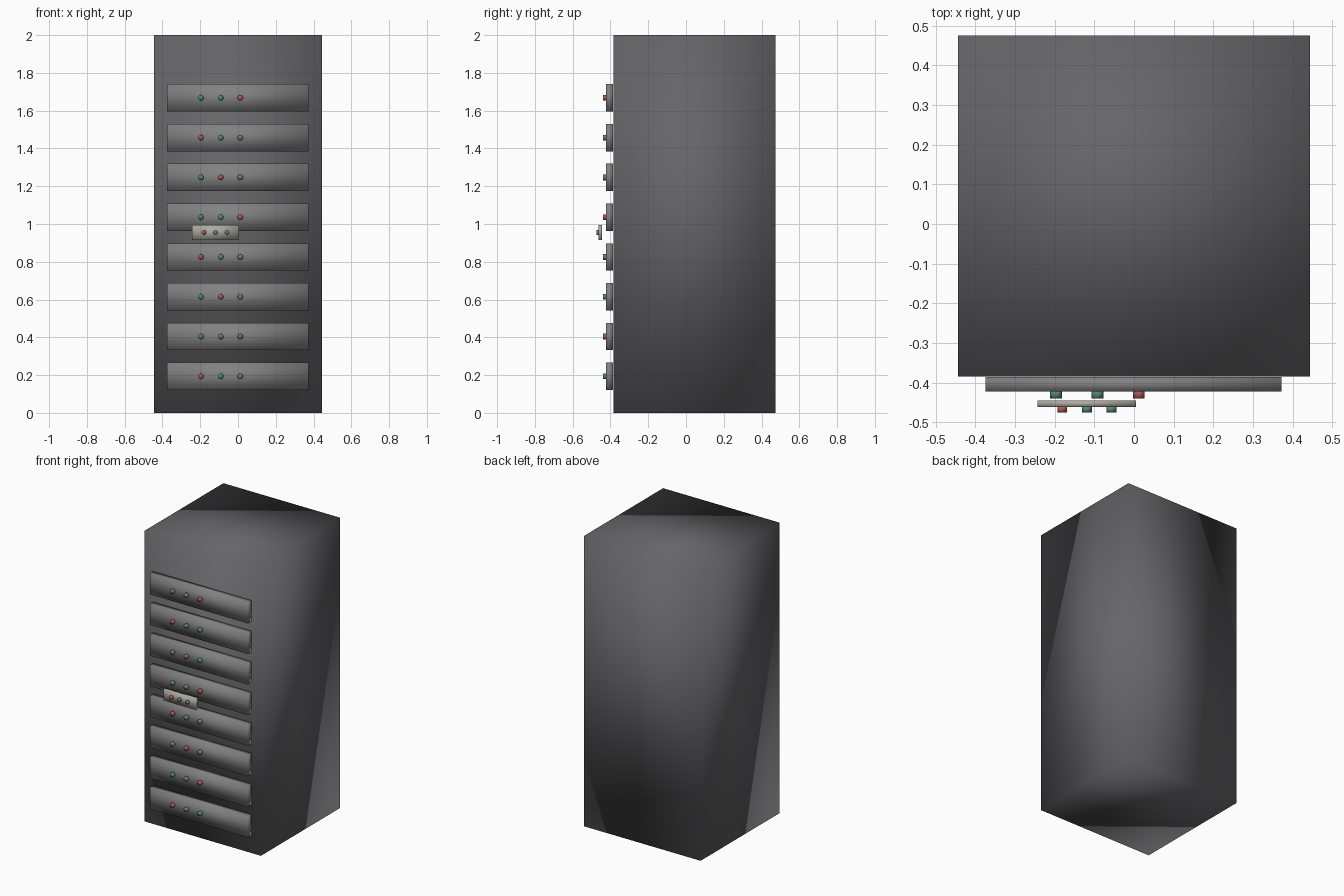
import bpy
from math import radians

if "Cube" in bpy.data.objects:
    bpy.data.objects.remove(bpy.data.objects["Cube"])


def material(name, rgb):
    m = bpy.data.materials.new(name)
    m.diffuse_color = (*rgb, 1)
    m.use_nodes = True
    m.node_tree.nodes["Principled BSDF"].inputs["Base Color"].default_value = m.diffuse_color
    return m


CASE = material("dark_grey", (0.13, 0.13, 0.14))
PANEL = material("mid_grey", (0.22, 0.22, 0.22))
PLATE = material("warm_grey", (0.42, 0.40, 0.36))
RED = material("red", (0.40, 0.10, 0.10))
GREEN = material("green", (0.10, 0.25, 0.17))


def finish(name, mat):
    ob = bpy.context.object
    ob.name = name
    ob.data.materials.append(mat)
    bpy.ops.object.shade_smooth()   # soft gradients across the shared corners
    return ob


def box(name, x, y, z, mat):
    """Box from (min, max) pairs on each axis."""
    centre = [(a + b) / 2 for a, b in (x, y, z)]
    bpy.ops.mesh.primitive_cube_add(size=1, location=centre)
    ob = bpy.context.object
    ob.scale = [b - a for a, b in (x, y, z)]
    bpy.ops.object.transform_apply(location=False, rotation=False, scale=True)
    return finish(name, mat)


def lights(name, xs, y, z, radius, red_index):
    """Row of round indicator lights, one red and the rest green; y is (front, back)."""
    for i, x in enumerate(xs):
        bpy.ops.mesh.primitive_cylinder_add(
            vertices=12, radius=radius, depth=y[1] - y[0],
            location=(x, (y[0] + y[1]) / 2, z), rotation=(radians(90), 0, 0))
        finish(f"{name}_{i + 1}", RED if i == red_index else GREEN)


# Cabinet body
box("cabinet", (-0.444, 0.444), (-0.385, 0.475), (0, 2), CASE)

# Eight stacked front panels, each with three lights
for row in range(8):
    z = 0.1936 + 0.2106 * row
    box(f"front_panel_{row + 1}", (-0.375, 0.372), (-0.423, -0.386),
        (z - 0.0725, z + 0.0725), PANEL)
    lights(f"panel_{row + 1}_light", (-0.197, -0.092, 0.012), (-0.44, -0.418),
           z, 0.015, (0, 2, 1)[row % 3])

# Small control plate standing proud of the front
box("control_plate", (-0.243, 0.005), (-0.462, -0.445), (0.915, 0.995), PLATE)
lights("plate_light", (-0.181, -0.119, -0.057), (-0.475, -0.459), 0.955, 0.0125, 0)
